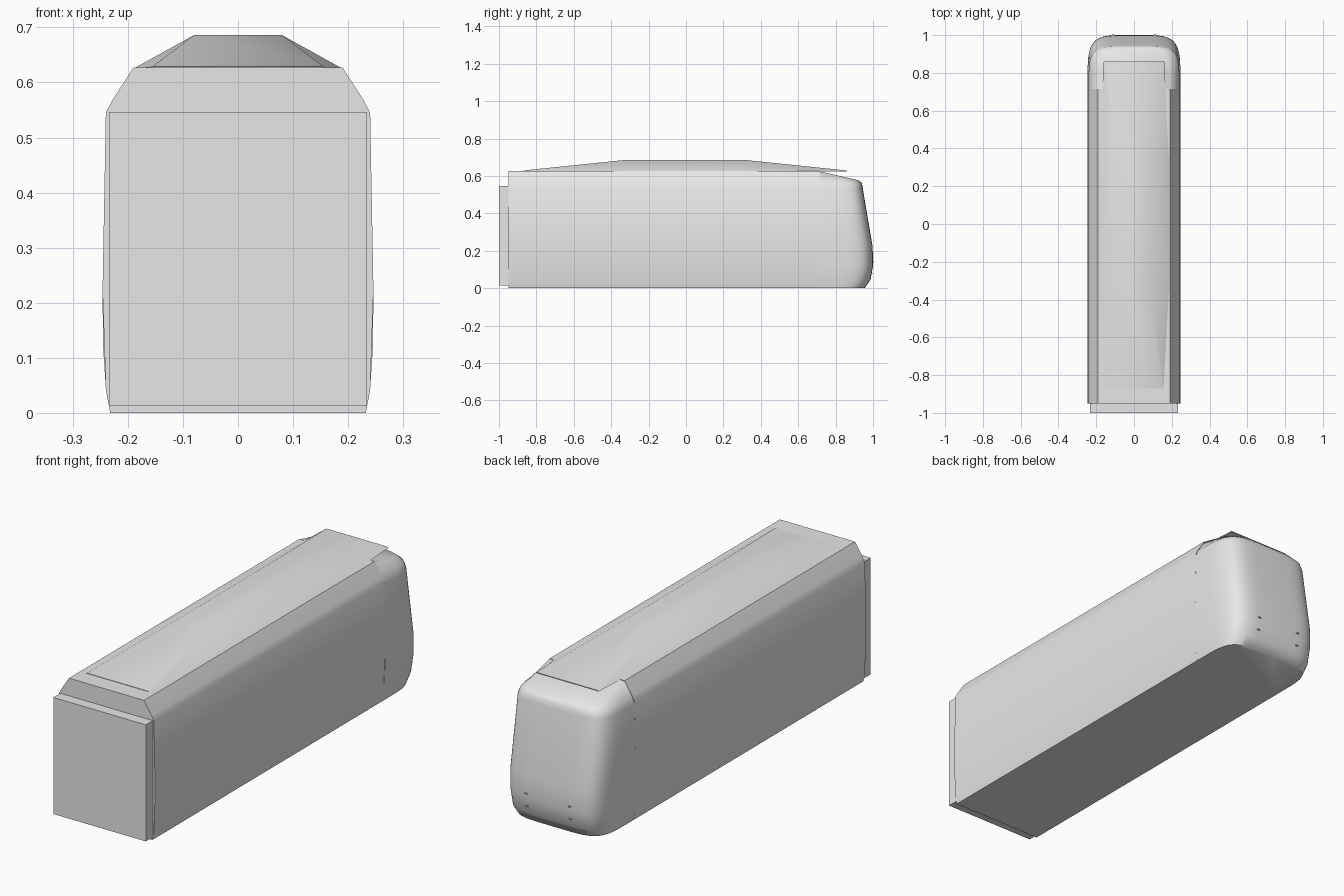
import bpy, bmesh, math
from mathutils import Vector
from mathutils.bvhtree import BVHTree

cube = bpy.data.objects.get("Cube")
if cube:
    bpy.data.objects.remove(cube, do_unlink=True)

GREY = (0.8, 0.8, 0.8, 1)
paint = bpy.data.materials.new("light grey paint")
paint.use_nodes = True
paint.diffuse_color = GREY
paint.node_tree.nodes["Principled BSDF"].inputs["Base Color"].default_value = GREY


def finish(bm, name, angle):
    bmesh.ops.recalc_face_normals(bm, faces=bm.faces)
    mesh = bpy.data.meshes.new(name)
    bm.to_mesh(mesh)
    bm.free()
    mesh.materials.append(paint)
    mesh.shade_smooth()
    mesh.set_sharp_from_angle(angle=math.radians(angle))
    obj = bpy.data.objects.new(name, mesh)
    bpy.context.collection.objects.link(obj)
    return obj


def loft(rings):
    """Skin closed rings of points and cap both ends."""
    bm = bmesh.new()
    loops = [[bm.verts.new(p) for p in ring] for ring in rings]
    for a, b in zip(loops, loops[1:]):
        for i in range(len(a)):
            j = (i + 1) % len(a)
            bm.faces.new((a[i], a[j], b[j], b[i]))
    bm.faces.new(loops[0])
    bm.faces.new(loops[-1])
    return bm


def mirrored(half):
    return half + [(-x, z) for x, z in reversed(half)]


# Car body: one cross-section drawn along the length
section = mirrored([(0.232, 0), (0.24, 0.042), (0.246, 0.22), (0.24, 0.545),
                    (0.228, 0.568), (0.19, 0.627)])
finish(loft([[(x, y, z) for x, z in section] for y in (-0.95, 0.715)]), "car_body", 40)

# Gangway block at the front end
gangway = mirrored([(0.234, 0.013), (0.234, 0.546)])
finish(loft([[(x, y, z) for x, z in gangway] for y in (-1, -0.94)]), "gangway", 30)

# Raised roof fairing, tapering to thin ends
rings = []
for y, base, top, height in ((-0.87, 0.16, 0.155, 0.629), (-0.32, 0.19, 0.08, 0.686),
                             (0.31, 0.19, 0.08, 0.686), (0.86, 0.16, 0.155, 0.629)):
    rings.append([(x, y, z) for x, z in mirrored([(base, 0.625), (top, height)])])
finish(loft(rings), "roof_fairing", 40)

# Rounded cab: plan outlines stacked by height, upper ones sloping forward
BACK, STEPS = 0.71, 32
rings = []
for width, front, z_back, z_front in ((0.232, 0.955, 0, 0), (0.24, 0.987, 0.045, 0.045),
                                      (0.245, 1.0, 0.12, 0.12), (0.246, 0.998, 0.22, 0.22),
                                      (0.24, 0.945, 0.535, 0.535), (0.228, 0.941, 0.565, 0.56),
                                      (0.19, 0.928, 0.626, 0.575)):
    ring = []
    for i in range(STEPS + 1):
        t = math.pi * i / STEPS
        c, s = math.cos(t), max(math.sin(t), 0)
        f = s ** 0.4 if s > 1e-6 else 0
        ring.append((width * math.copysign(abs(c) ** 0.4, c), BACK + (front - BACK) * f,
                     z_back + (z_front - z_back) * f))
    rings.append(ring)
cab = loft(rings)
tree = BVHTree.FromBMesh(cab)
finish(cab, "cab", 55)

# Small lamps set into the cab end
for side, label in ((1, "left"), (-1, "right")):
    for z, level in ((0.08, "lower"), (0.14, "upper")):
        spot, normal, _, _ = tree.ray_cast(Vector((side * 0.11, 2, z)), Vector((0, -1, 0)))
        if normal.y < 0:
            normal = -normal
        bm = bmesh.new()
        bmesh.ops.create_cone(bm, cap_ends=True, segments=16, radius1=0.007,
                              radius2=0.007, depth=0.004)
        bm.transform(normal.to_track_quat("Z", "Y").to_matrix().to_4x4())
        bmesh.ops.translate(bm, verts=bm.verts, vec=spot)
        finish(bm, f"{level}_{label}_lamp", 30)
